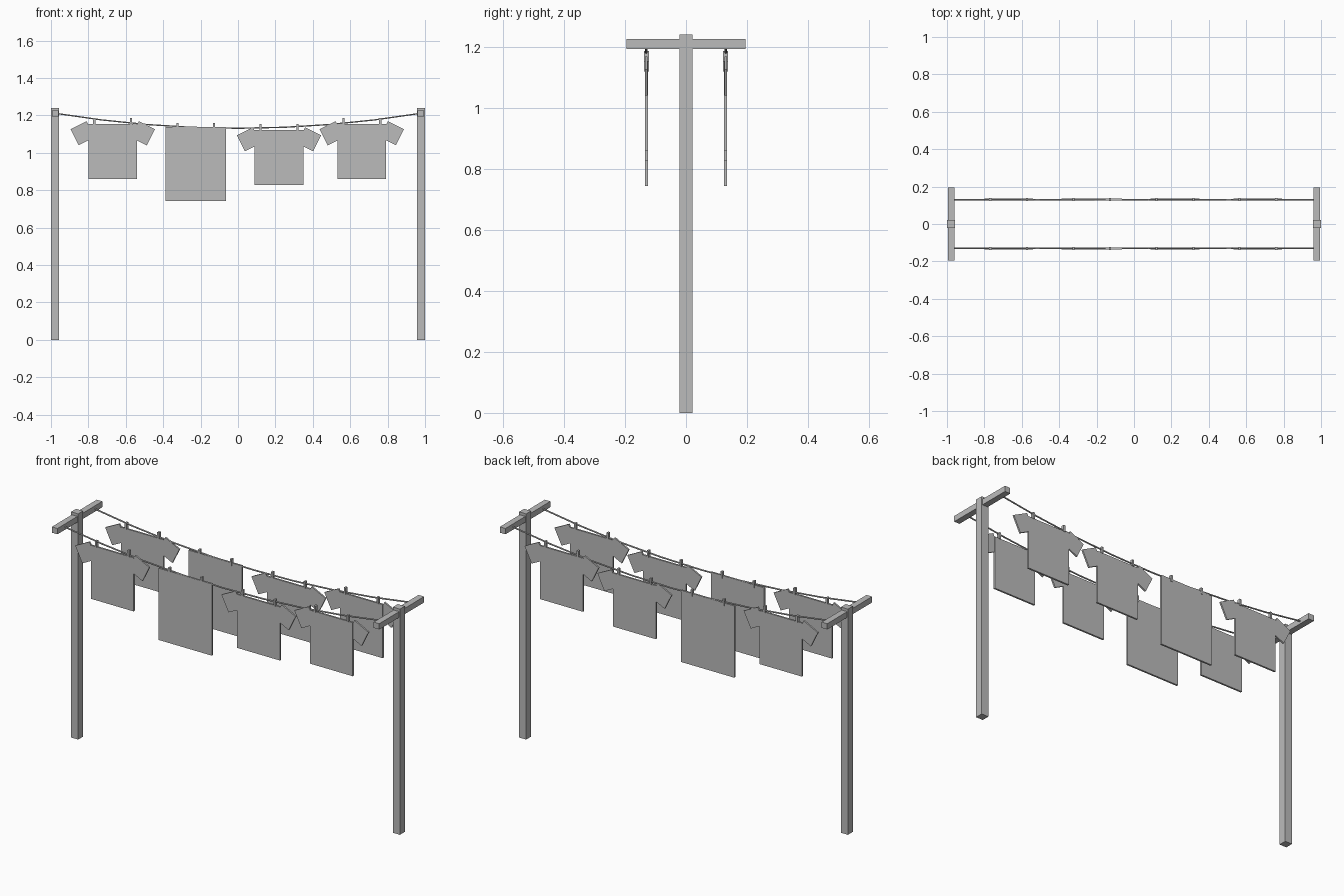
import bpy
import bmesh
import math
from mathutils import Matrix, Vector

if "Cube" in bpy.data.objects:
    bpy.data.objects.remove(bpy.data.objects["Cube"], do_unlink=True)

# One plain grey for everything
grey = bpy.data.materials.new("plain_grey")
grey.use_nodes = True
colour = (0.5, 0.5, 0.5, 1)
grey.diffuse_color = colour
grey.node_tree.nodes["Principled BSDF"].inputs["Base Color"].default_value = colour

LINE_Y = 0.13
POST_X = 0.978
SLEEVE_TILT = math.radians(26.5)


def finish(name, bm):
    mesh = bpy.data.meshes.new(name)
    bm.to_mesh(mesh)
    bm.free()
    mesh.materials.append(grey)
    obj = bpy.data.objects.new(name, mesh)
    bpy.context.collection.objects.link(obj)
    return obj


def add_box(bm, centre, size, tilt=0):
    matrix = (Matrix.Translation(centre) @ Matrix.Rotation(tilt, 4, "Y")
              @ Matrix.Diagonal((*size, 1)))
    bmesh.ops.create_cube(bm, size=1, matrix=matrix)


def box(name, centre, size):
    bm = bmesh.new()
    add_box(bm, centre, size)
    return finish(name, bm)


def line_height(x):
    return 1.131 + 0.08 * (x / POST_X) ** 2


# Sagging line: a thin six-sided tube swept along a parabola
def washing_line(name, y):
    steps, sides, radius = 8, 6, 0.004
    bm = bmesh.new()
    rings = []
    for i in range(steps + 1):
        x = POST_X * (2 * i / steps - 1)
        ring = []
        for s in range(sides):
            a = math.tau * s / sides
            offset = Vector((0, math.cos(a), math.sin(a))) * radius
            ring.append(bm.verts.new(Vector((x, y, line_height(x))) + offset))
        rings.append(ring)
    for a, b in zip(rings, rings[1:]):
        for s in range(sides):
            t = (s + 1) % sides
            bm.faces.new((a[s], a[t], b[t], b[s]))
    bm.faces.new(rings[0])
    bm.faces.new(rings[-1])
    bmesh.ops.recalc_face_normals(bm, faces=bm.faces)
    return finish(name, bm)


# Shirt: flat body with two tilted square sleeves
def shirt(name, x, y, top):
    bm = bmesh.new()
    add_box(bm, (x, y, top - 0.147), (0.26, 0.01, 0.294))
    for side in (-1, 1):
        add_box(bm, (x + side * 0.161, y, top - 0.049),
                (0.096, 0.009, 0.096), side * SLEEVE_TILT)
    return finish(name, bm)


# Pair of pegs gripping the line
def pegs(name, x, y, spacing, z):
    for side, label in ((-1, "right"), (1, "left")):
        box(f"{name}_{label}", (x + side * spacing / 2, y, z), (0.011, 0.016, 0.036))


# Posts and crossbars
for side, label in ((-1, "right"), (1, "left")):
    box(f"{label}_post", (side * POST_X, 0, 0.62), (0.043, 0.043, 1.24))
    box(f"{label}_crossbar", (side * POST_X, 0, 1.209), (0.034, 0.39, 0.032))

# Two lines carrying the same laundry
for y, row in ((-LINE_Y, "front"), (LINE_Y, "back")):
    washing_line(f"{row}_line", y)
    for i, (x, top) in enumerate(((-0.67, 1.153), (0.219, 1.121), (0.662, 1.153)), 1):
        shirt(f"{row}_shirt_{i}", x, y, top)
        pegs(f"{row}_shirt_{i}_peg", x, y, 0.197, top + 0.015)
    box(f"{row}_sheet", (-0.226, y, 0.94), (0.324, 0.01, 0.394))
    pegs(f"{row}_sheet_peg", -0.226, y, 0.194, 1.14)
